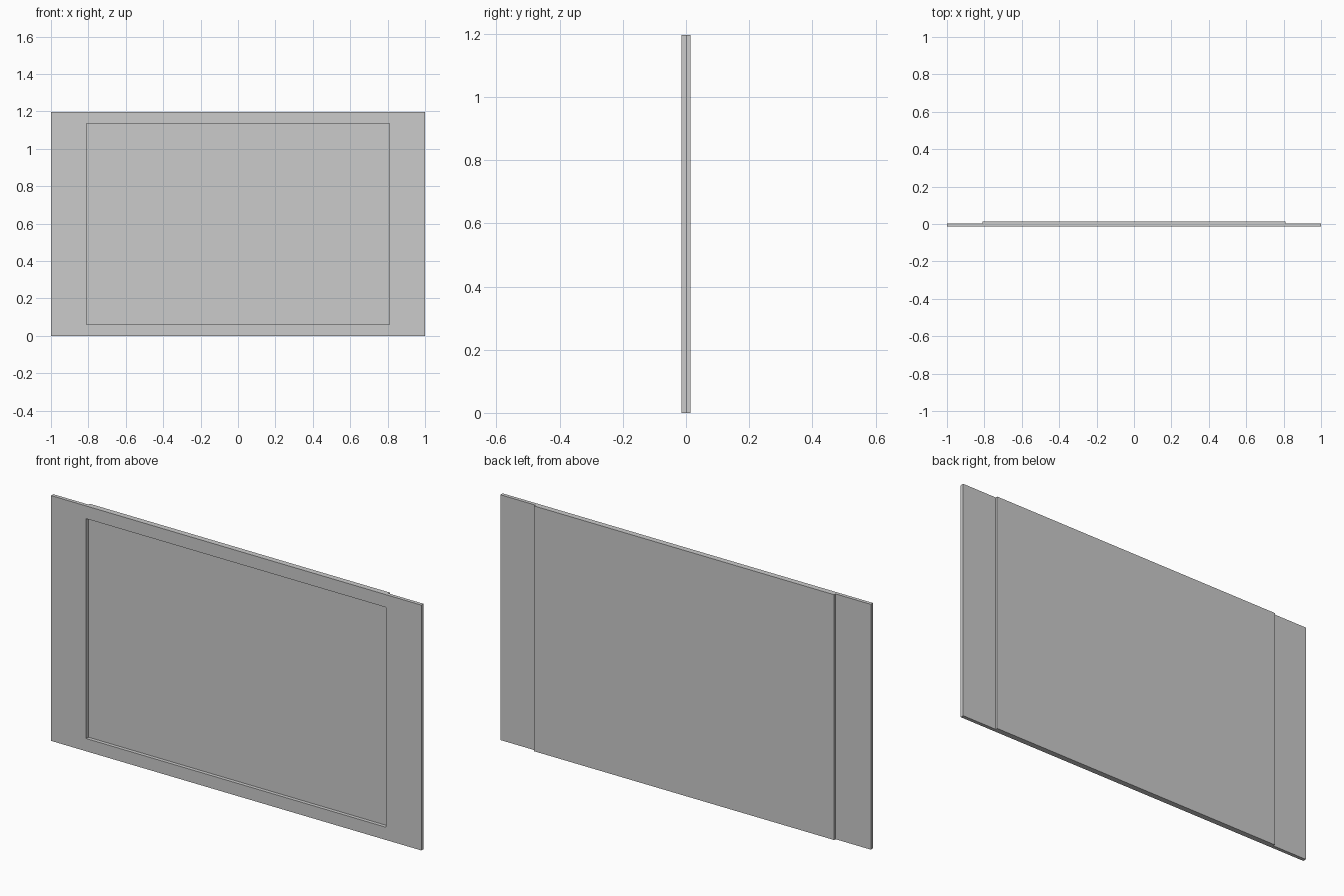
import bpy, bmesh

if "Cube" in bpy.data.objects:
    bpy.data.objects.remove(bpy.data.objects["Cube"])

W, H = 1.0, 1.197           # half width, height
OX, OZ = 0.81, 0.062        # half opening width, opening margin in z
FRONT, MID, BACK = -0.014, 0.0035, 0.014


def make_object(name, bm):
    bmesh.ops.recalc_face_normals(bm, faces=bm.faces)
    mesh = bpy.data.meshes.new(name)
    bm.to_mesh(mesh)
    bm.free()
    obj = bpy.data.objects.new(name, mesh)
    bpy.context.collection.objects.link(obj)
    return obj


def rect(bm, hx, z0, z1, y):
    return [bm.verts.new((x, y, z)) for x, z in
            ((-hx, z0), (hx, z0), (hx, z1), (-hx, z1))]


def bridge(bm, a, b):
    for i in range(4):
        j = (i + 1) % 4
        bm.faces.new((a[i], a[j], b[j], b[i]))


# Front frame: rectangular ring with a through opening
bm = bmesh.new()
loops = [rect(bm, W, 0, H, FRONT), rect(bm, W, 0, H, MID),
         rect(bm, OX, OZ, H - OZ, MID), rect(bm, OX, OZ, H - OZ, FRONT)]
for k in range(4):
    bridge(bm, loops[k], loops[(k + 1) % 4])
make_object("front_frame", bm)

# Back panel: full height, closes the opening from behind
bm = bmesh.new()
near, far = rect(bm, OX, 0, H, MID), rect(bm, OX, 0, H, BACK)
bridge(bm, near, far)
bm.faces.new(near)
bm.faces.new(far)
make_object("back_panel", bm)
